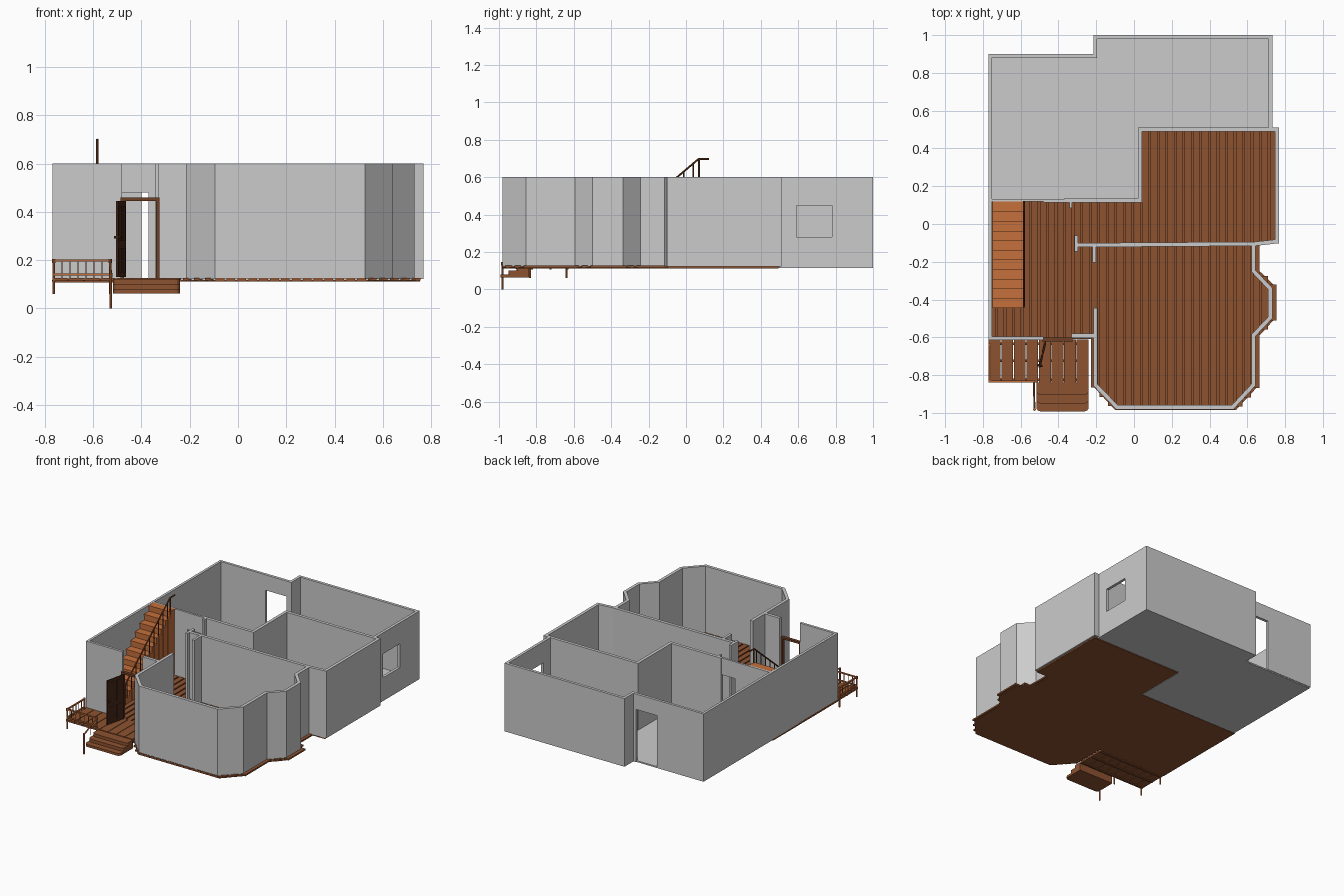
import bpy, bmesh, math
from mathutils import Vector

if "Cube" in bpy.data.objects:
    bpy.data.objects.remove(bpy.data.objects["Cube"])


def material(name, rgb):
    m = bpy.data.materials.new(name)
    m.diffuse_color = (*rgb, 1)
    m.use_nodes = True
    m.node_tree.nodes["Principled BSDF"].inputs["Base Color"].default_value = m.diffuse_color
    return m


FLOOR = material("floor_wood", (0.27, 0.085, 0.03))
LIGHT = material("light_wood", (0.56, 0.16, 0.045))
DARK = material("dark_wood", (0.06, 0.022, 0.01))
FRAME = material("frame_wood", (0.16, 0.05, 0.018))


def finish(name, bm, mat=None):
    bmesh.ops.recalc_face_normals(bm, faces=bm.faces)
    me = bpy.data.meshes.new(name)
    bm.to_mesh(me)
    bm.free()
    ob = bpy.data.objects.new(name, me)
    bpy.context.collection.objects.link(ob)
    if mat:
        me.materials.append(mat)
    return ob


def add_box(bm, x0, x1, y0, y1, z0, z1):
    vs = bmesh.ops.create_cube(bm, size=1)["verts"]
    for v in vs:
        v.co = ((x0 + x1) / 2 + v.co.x * (x1 - x0),
                (y0 + y1) / 2 + v.co.y * (y1 - y0),
                (z0 + z1) / 2 + v.co.z * (z1 - z0))


def box(name, *dims, mat=None):
    bm = bmesh.new()
    add_box(bm, *dims)
    return finish(name, bm, mat)


def prism(name, pts, z0, z1, mat=None):
    bm = bmesh.new()
    f = bm.faces.new([bm.verts.new((x, y, z0)) for x, y in pts])
    ext = bmesh.ops.extrude_face_region(bm, geom=[f], use_keep_orig=True)["geom"]
    for v in ext:
        if isinstance(v, bmesh.types.BMVert):
            v.co.z = z1
    return finish(name, bm, mat)


def wall(name, pts, z0=0.122, z1=0.6, t=0.022):
    """Wall of even thickness along a path, mitred at the corners."""
    p = [Vector(q) for q in pts]
    nor = [Vector((a.y - b.y, b.x - a.x)).normalized() for a, b in zip(p, p[1:])]
    bm, rings = bmesh.new(), []
    for i, q in enumerate(p):
        a, b = nor[max(i - 1, 0)], nor[min(i, len(nor) - 1)]
        m = (a + b) / (1 + a.dot(b)) * t / 2
        rings.append([bm.verts.new((*c, z)) for c, z in
                      ((q + m, z0), (q - m, z0), (q - m, z1), (q + m, z1))])
    for r, s in zip(rings, rings[1:]):
        for k in range(4):
            bm.faces.new((r[k], r[k - 1], s[k - 1], s[k]))
    bm.faces.new(rings[0])
    bm.faces.new(rings[-1])
    return finish(name, bm)


def add_rod(bm, a, b, r, n=8):
    a, b = Vector(a), Vector(b)
    vs = bmesh.ops.create_cone(bm, cap_ends=True, segments=n, radius1=r,
                               radius2=r, depth=(b - a).length)["verts"]
    q = Vector((0, 0, 1)).rotation_difference(b - a)
    for v in vs:
        v.co = q @ v.co + (a + b) / 2


# Plank floor: base sheet plus boards clipped to the outline
outline = [(-0.77, -0.61), (-0.215, -0.61), (-0.215, -0.86), (-0.1, -0.985),
           (0.54, -0.985), (0.655, -0.86), (0.655, -0.6), (0.738, -0.51),
           (0.738, -0.32), (0.655, -0.24), (0.655, -0.1), (0.755, -0.1),
           (0.755, 0.495), (0.035, 0.495), (0.035, 0.12), (-0.77, 0.12)]
prism("floor_base", outline, 0.112, 0.118, FLOOR)


def crossings(x):
    ys = []
    for (ax, ay), (bx, by) in zip(outline, outline[1:] + outline[:1]):
        if (ax <= x) != (bx <= x):
            ys.append(ay + (by - ay) * (x - ax) / (bx - ax))
    ys.sort()
    return list(zip(ys[::2], ys[1::2]))


bm = bmesh.new()
pitch = 0.0451
for i in range(34):
    x = -0.769 + pitch * i
    for y0, y1 in crossings(x + 0.018):
        add_box(bm, x, x + 0.036, y0, y1, 0.116, 0.127)
finish("floor_planks", bm, FLOOR)

# Grey slab of the rear rooms
prism("rear_slab", [(-0.765, 0.12), (0.03, 0.12), (0.03, 0.5), (0.73, 0.5), (0.73, 0.995),
                    (-0.205, 0.995), (-0.205, 0.895), (-0.765, 0.895)], 0.114, 0.124)

# Outer walls, split at the openings
wall("left_wall", [(-0.40, 0.89), (-0.76, 0.89), (-0.76, -0.605), (-0.48, -0.605)], t=0.018)
wall("back_wall", [(-0.235, 0.89), (-0.205, 0.89), (-0.205, 0.99), (0.722, 0.99), (0.722, 0.78)],
     z0=0.114, t=0.02)
wall("side_wall", [(0.722, 0.59), (0.722, 0.5)], z0=0.114, t=0.02)
box("window_lintel", 0.712, 0.732, 0.59, 0.78, 0.45, 0.6)
box("window_sill", 0.712, 0.732, 0.59, 0.78, 0.114, 0.28)
box("back_door_lintel", -0.40, -0.235, 0.88, 0.9, 0.49, 0.6)

# Inner walls and the right-hand room
wall("hall_rear_wall", [(-0.76, 0.125), (-0.48, 0.125)], t=0.014)
box("hall_lintel", -0.48, -0.37, 0.115, 0.13, 0.48, 0.6)
wall("middle_walls", [(-0.37, 0.125), (0.032, 0.125), (0.032, 0.5), (0.757, 0.5),
                      (0.757, -0.092), (0.64, -0.105), (-0.305, -0.112)])
wall("hall_stub", [(-0.335, 0.125), (-0.335, 0.085)], t=0.014)
wall("passage_stub", [(-0.305, -0.145), (-0.305, -0.06)], t=0.018)
wall("front_room_stub", [(-0.21, -0.11), (-0.21, -0.205)], t=0.018)
wall("entrance_wall", [(-0.33, -0.592), (-0.205, -0.592)])

# Front room with chamfered corners and side bay
wall("front_room_wall", [(-0.204, -0.445), (-0.204, -0.852), (-0.09, -0.97), (0.522, -0.97),
                         (0.632, -0.852), (0.632, -0.59), (0.721, -0.496), (0.721, -0.342),
                         (0.632, -0.248), (0.632, -0.11)])

# Door frame and open door
bm = bmesh.new()
for x in (-0.487, -0.34):
    add_box(bm, x, x + 0.014, -0.622, -0.6, 0.127, 0.458)
add_box(bm, -0.487, -0.326, -0.622, -0.6, 0.446, 0.46)
finish("door_frame", bm, FRAME)
bm = bmesh.new()
add_box(bm, -0.004, 0.004, -0.145, 0, 0, 0.315)
for y in (-0.13, -0.065):
    for z0, z1 in ((0.02, 0.12), (0.15, 0.295)):
        add_box(bm, -0.006, 0.006, y, y + 0.05, z0, z1)
for s in (-1, 1):
    add_rod(bm, (0, -0.135, 0.165), (s * 0.014, -0.135, 0.165), 0.006)
door = finish("front_door", bm, DARK)
door.location = (-0.468, -0.618, 0.13)
door.rotation_euler.z = math.radians(-13)

# Staircase: treads, risers and panelled side
N, Y0, RUN, RISE = 11, -0.44, 0.0509, 0.043
bt, bp = bmesh.new(), bmesh.new()
for i in range(N):
    y, z = Y0 + i * RUN, 0.127 + (i + 1) * RISE
    add_box(bt, -0.75, -0.58, y - 0.006, y + RUN, z - 0.009, z)
    add_box(bt, -0.75, -0.585, y, y + 0.006, z - RISE, z - 0.009)
    for k in range(2):
        a = y + k * RUN / 2
        add_box(bp, -0.592, -0.584, a + 0.001, a + RUN / 2 - 0.001, 0.127, z - 0.009)
finish("stair_treads", bt, LIGHT)
finish("stair_side_panel", bp, LIGHT)

# Stair railing
bm = bmesh.new()
X = -0.583
rail = lambda y: 0.70 + (y - 0.07) * RISE / RUN
for i in range(N - 1):
    y = Y0 + (i + 0.4) * RUN
    add_rod(bm, (X, y, 0.127 + (i + 1) * RISE), (X, y, rail(y)), 0.0035, 6)
add_rod(bm, (X, Y0, rail(Y0)), (X, 0.07, rail(0.07)), 0.005)
add_rod(bm, (X, 0.07, 0.697), (X, 0.122, 0.697), 0.005)
add_rod(bm, (X, 0.07, 0.58), (X, 0.07, 0.70), 0.005)
add_rod(bm, (X, Y0, 0.127), (X, Y0, rail(Y0) + 0.01), 0.006)
finish("stair_railing", bm, FRAME)

# Porch deck boards on bearers
bm = bmesh.new()
for i in range(8):
    x = -0.769 + i * 0.0665
    add_box(bm, x, x + 0.0625, -0.84, -0.611, 0.114, 0.127)
for y in (-0.83, -0.73, -0.64):
    add_box(bm, -0.765, -0.245, y, y + 0.012, 0.108, 0.115)
finish("porch_deck", bm, FLOOR)

# Rounded porch steps
for k, (yf, zt) in enumerate(((-0.905, 0.122), (-0.95, 0.102), (-0.992, 0.08))):
    r, pts = 0.022, [(-0.24, -0.84), (-0.517, -0.84)]
    for cx, a0 in ((-0.517 + r, 180), (-0.24 - r, 270)):
        for j in range(5):
            a = math.radians(a0 + j * 22.5)
            pts.append((cx + r * math.cos(a), yf + r + r * math.sin(a)))
    prism(f"porch_step_{k + 1}", pts, 0.063 if k == 2 else 0.08, zt, FLOOR)

# Porch railing: posts, rails and balusters
bm = bmesh.new()
for x, y, z0, z1 in ((-0.763, -0.64, 0.06, 0.2), (-0.763, -0.833, 0.06, 0.2),
                     (-0.53, -0.833, 0.06, 0.2), (-0.527, -0.982, 0.0, 0.14)):
    add_rod(bm, (x, y, z0), (x, y, z1), 0.0055, 10)
    add_rod(bm, (x, y, z1 - 0.012), (x, y, z1 + 0.006), 0.0075, 10)
for z in (0.137, 0.195):
    add_box(bm, -0.763, -0.53, -0.838, -0.828, z, z + 0.008)
    add_box(bm, -0.768, -0.758, -0.833, -0.64, z, z + 0.008)
for i in range(1, 7):
    x = -0.763 + i * 0.0333
    add_rod(bm, (x, -0.833, 0.127), (x, -0.833, 0.197), 0.0028, 6)
for i in range(1, 6):
    y = -0.833 + i * 0.0322
    add_rod(bm, (-0.763, y, 0.127), (-0.763, y, 0.197), 0.0028, 6)
add_rod(bm, (-0.53, -0.833, 0.198), (-0.527, -0.982, 0.138), 0.005)
add_rod(bm, (-0.528, -0.91, 0.11), (-0.528, -0.91, 0.167), 0.0028, 6)
finish("porch_railing", bm, LIGHT)
